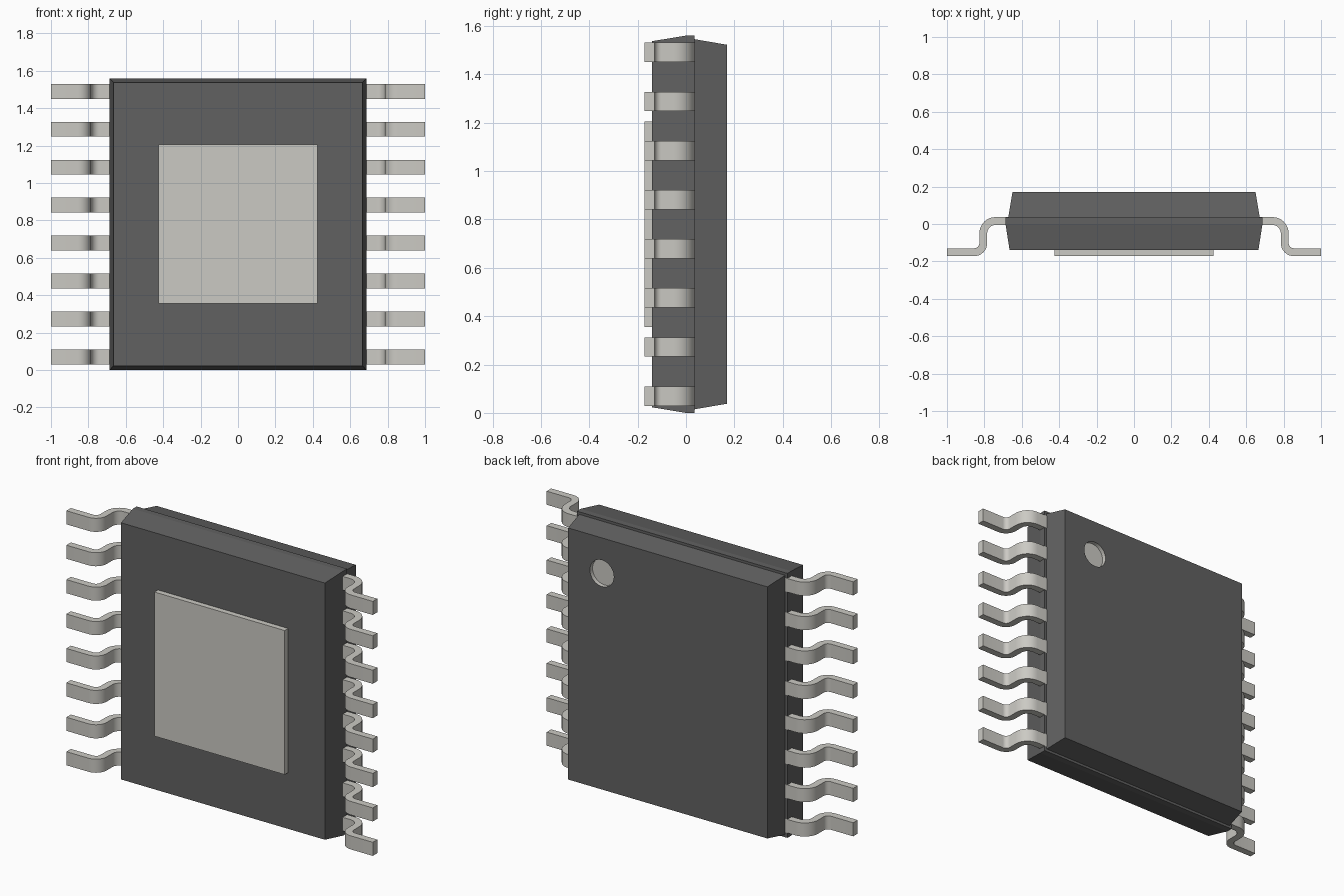
import bpy, bmesh
from math import cos, sin, pi

if "Cube" in bpy.data.objects:
    bpy.data.objects.remove(bpy.data.objects["Cube"])

MID_Z = 0.78


def material(name, rgb):
    m = bpy.data.materials.new(name)
    m.diffuse_color = (*rgb, 1)
    m.use_nodes = True
    m.node_tree.nodes["Principled BSDF"].inputs["Base Color"].default_value = m.diffuse_color
    return m


plastic = material("dark_plastic", (0.12, 0.12, 0.12))
metal = material("tinned_metal", (0.6, 0.59, 0.55))


def add_object(name, bm, mat):
    bmesh.ops.recalc_face_normals(bm, faces=bm.faces[:])
    mesh = bpy.data.meshes.new(name)
    bm.to_mesh(mesh)
    bm.free()
    mesh.materials.append(mat)
    ob = bpy.data.objects.new(name, mesh)
    bpy.context.collection.objects.link(ob)
    return ob


def select(ob):
    bpy.ops.object.select_all(action='DESELECT')
    ob.select_set(True)
    bpy.context.view_layer.objects.active = ob


def loft(name, rings, mat):
    """Stack of rectangles (y, half x, half z, ) joined into a closed solid."""
    bm = bmesh.new()
    loops = [[bm.verts.new((sx * hx, y, MID_Z + sz * hz))
              for sx, sz in ((-1, -1), (1, -1), (1, 1), (-1, 1))]
             for y, hx, hz in rings]
    for a, b in zip(loops, loops[1:]):
        for i in range(4):
            j = (i + 1) % 4
            bm.faces.new((a[i], a[j], b[j], b[i]))
    bm.faces.new(loops[0])
    bm.faces.new(loops[-1])
    return add_object(name, bm, mat)


# Moulded body: drafted lower half, parting ledge, slightly smaller upper half
body = loft("package_body", [(-0.14, 0.665, 0.757), (0, 0.687, 0.78),
                             (0.036, 0.687, 0.78), (0.036, 0.672, 0.765),
                             (0.17, 0.65, 0.742)], plastic)

# Exposed thermal pad on the front
loft("thermal_pad", [(-0.172, 0.425, 0.425), (-0.135, 0.425, 0.425)], metal)

# Round recess marking the first pin, with a light lining
bpy.ops.mesh.primitive_cylinder_add(vertices=40, radius=0.078, depth=0.1,
                                    location=(0.43, 0.195, 1.313),
                                    rotation=(pi / 2, 0, 0))
cutter = bpy.context.object
cutter.name = "pin_mark_cutter"
cutter.hide_render = True
cutter.data.materials.append(metal)
cut = body.modifiers.new("pin_mark", 'BOOLEAN')
cut.operation = 'DIFFERENCE'
cut.solver = 'EXACT'
cut.material_mode = 'TRANSFER'
cut.object = cutter
select(body)
bpy.ops.object.modifier_apply(modifier=cut.name)
bpy.data.objects.remove(cutter)


# Gull-wing lead profile in x and y: two rounded bends
def arc(cx, cy, r, start, end, n=8):
    angles = [start + (end - start) * i / n for i in range(n + 1)]
    return [(cx + r * cos(a), cy + r * sin(a)) for a in angles]


upper_edge = ([(0.64, 0.037)] + arc(0.74, -0.05, 0.087, pi / 2, 0)
              + arc(0.855, -0.102, 0.028, pi, 1.5 * pi) + [(1, -0.13)])
lower_edge = ([(0.64, -0.005)] + arc(0.74, -0.05, 0.045, pi / 2, 0)
              + arc(0.855, -0.102, 0.07, pi, 1.5 * pi) + [(1, -0.172)])


def lead_mesh(name, side):
    bm = bmesh.new()
    ends = [[[bm.verts.new((side * x, y, z)) for x, y in edge]
             for edge in (upper_edge, lower_edge)] for z in (-0.04, 0.04)]
    (a, b), (c, d) = ends
    for p, q in ((a, b), (b, d), (d, c), (c, a)):
        for i in range(len(p) - 1):
            bm.faces.new((p[i], p[i + 1], q[i + 1], q[i]))
    for i in (0, -1):
        bm.faces.new((a[i], b[i], d[i], c[i]))
    ob = add_object(name, bm, metal)
    select(ob)
    bpy.ops.object.shade_smooth_by_angle(angle=pi / 6)
    return ob


# Eight leads on each side
for label, side in (("right", 1), ("left", -1)):
    first = lead_mesh(f"lead_{label}_1", side)
    for i in range(8):
        ob = first
        if i:
            ob = first.copy()
            ob.name = f"lead_{label}_{i + 1}"
            bpy.context.collection.objects.link(ob)
        ob.location.z = MID_Z + (i - 3.5) * 0.203
